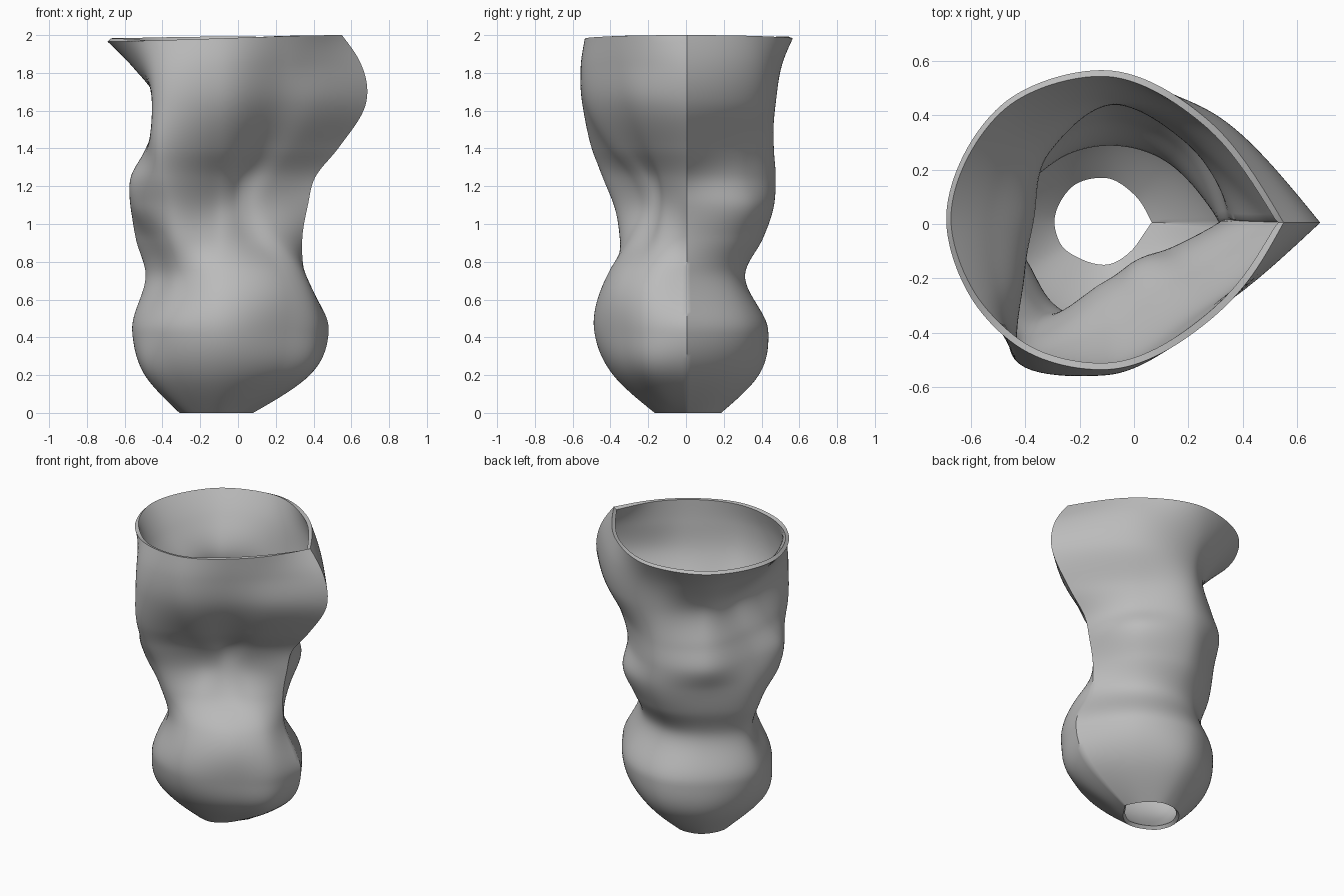
import bpy, bmesh, math
from mathutils import Vector

cube = bpy.data.objects.get("Cube")
if cube:
    bpy.data.objects.remove(cube, do_unlink=True)

SEGMENTS, LEVELS, WALL = 128, 90, 0.025
AXIS = Vector((-0.1, 0.005, 0.0))
ANGLES = [0, 45, 90, 130, 180, 210, 235, 270, 315, 337, 360]

# Height of each guide section, with its radii (in hundredths) at the angles
SECTIONS = {
    0.0: (18, 16, 18, 20, 21, 20, 18, 17, 15, 15),
    0.2: (48, 37, 38, 37, 39, 42, 39, 39, 42, 48),
    0.43: (58, 46, 43, 41, 46, 46, 47, 49, 50, 56),
    0.75: (45, 34, 31, 32, 39, 35, 38, 41, 44, 47),
    0.92: (44, 41, 40, 38, 44, 41, 42, 31, 28, 35),
    1.1: (47, 48, 46, 42, 46, 51, 47, 24, 21, 28),
    1.25: (51, 44, 47, 46, 43, 53, 54, 29, 23, 32),
    1.4: (63, 45, 46, 42, 37, 45, 59, 41, 34, 43),
    1.65: (78, 55, 46, 36, 30, 38, 60, 54, 48, 57),
    1.85: (75, 56, 50, 47, 45, 49, 59, 56, 51, 57),
    2.0: (65, 53, 56, 58, 59, 57, 56, 54, 52, 56),
}


def spline(keys, points, t):
    """Smooth open curve through points placed at uneven keys."""
    last = len(keys) - 1
    i = max(k for k in range(last) if keys[k] <= t or k == 0)

    def slope(k):
        return (points[k + 1] - points[k]) / (keys[k + 1] - keys[k])

    def tangent(k):
        if k == 0:
            return slope(0) * 1.5 - tangent(1) * 0.5
        if k == last:
            return slope(last - 1) * 1.5 - tangent(last - 1) * 0.5
        before, after = keys[k] - keys[k - 1], keys[k + 1] - keys[k]
        return (slope(k - 1) * after + slope(k) * before) / (before + after)

    span = keys[i + 1] - keys[i]
    s = (t - keys[i]) / span
    a, b = points[i], points[i + 1]
    return (a + (b - a) * (s * s * (3 - 2 * s))
            + tangent(i) * (span * s * (1 - s) ** 2)
            - tangent(i + 1) * (span * s * s * (1 - s)))


def guide_section(radii):
    closed = radii + radii[:1]
    return [AXIS + Vector((math.cos(math.radians(a)), math.sin(math.radians(a)), 0)) * r / 100
            for a, r in zip(ANGLES, closed)]


# Loft the outer skin, leaving a sharp ridge where each section closes
heights = list(SECTIONS)
guides = [guide_section(radii) for radii in SECTIONS.values()]
bm = bmesh.new()
rings = []
for level in range(LEVELS + 1):
    z = 2 * level / LEVELS
    knots = [spline(heights, [g[k] for g in guides], z) for k in range(len(ANGLES))]
    ring = []
    for j in range(SEGMENTS):
        angle = 360 * j / SEGMENTS
        p = spline(ANGLES, knots, angle)
        # The rim dips slightly on the side away from the ridge
        p.z = z - 0.035 * (1 - math.cos(math.radians(angle))) / 2 * (z / 2) ** 4
        ring.append(bm.verts.new(p))
    rings.append(ring)
for low, high in zip(rings, rings[1:]):
    for j in range(SEGMENTS):
        n = (j + 1) % SEGMENTS
        bm.faces.new((low[j], low[n], high[n], high[j]))

mesh = bpy.data.meshes.new("vase_shell")
bm.to_mesh(mesh)
bm.free()
vase = bpy.data.objects.new("vase_shell", mesh)
bpy.context.collection.objects.link(vase)

# Plain grey clay
clay = bpy.data.materials.new("grey_clay")
clay.use_nodes = True
color = (0.5, 0.5, 0.5, 1.0)
clay.diffuse_color = color
clay.node_tree.nodes["Principled BSDF"].inputs["Base Color"].default_value = color
mesh.materials.append(clay)

# Wall thickness grows inward, both ends stay open
wall = vase.modifiers.new("wall", "SOLIDIFY")
wall.thickness = WALL
wall.offset = -1

bpy.ops.object.select_all(action="DESELECT")
vase.select_set(True)
bpy.context.view_layer.objects.active = vase
bpy.ops.object.modifier_apply(modifier=wall.name)
bpy.ops.object.shade_smooth_by_angle(angle=math.radians(35))
